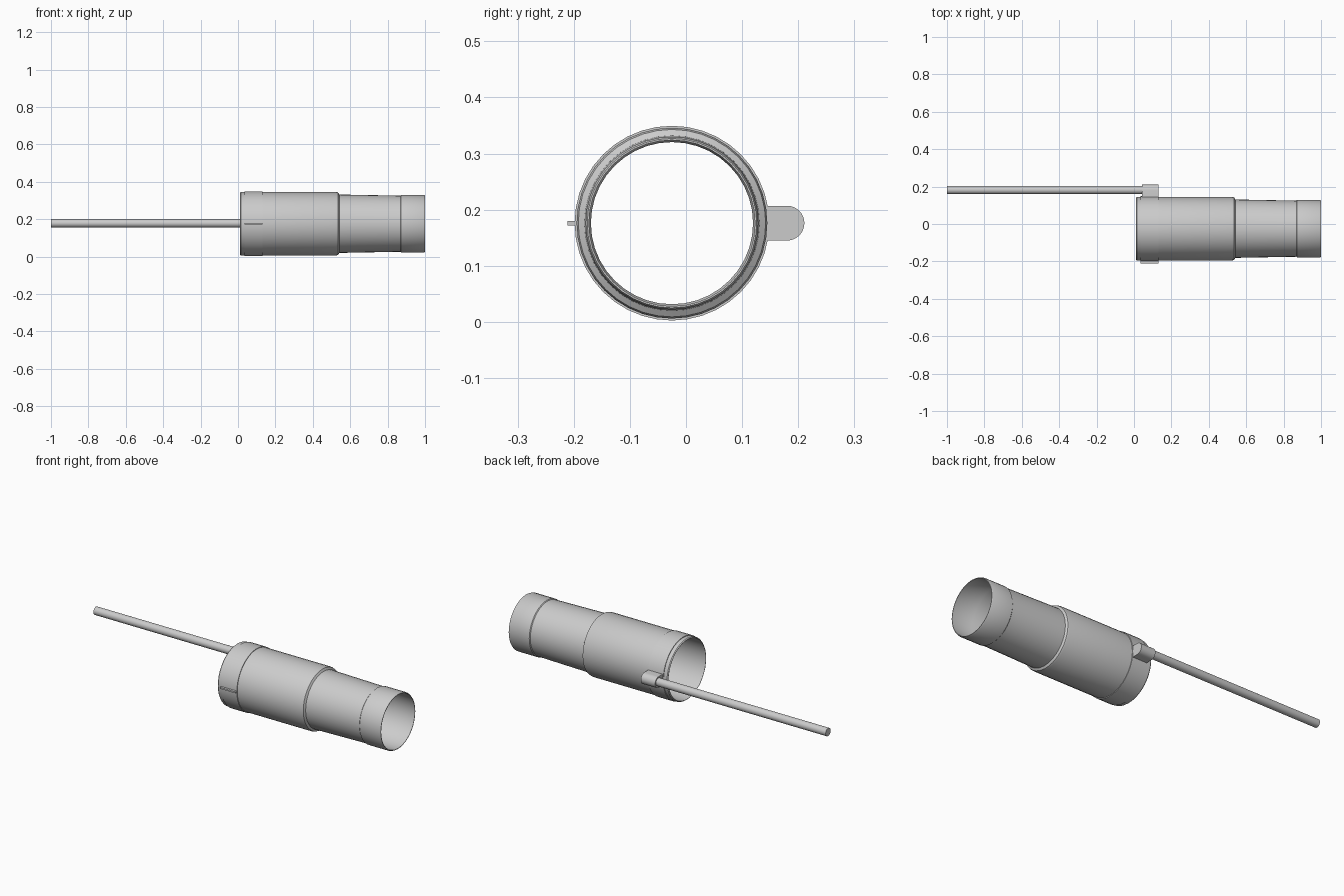
import bpy, bmesh, math
from mathutils import Vector

if "Cube" in bpy.data.objects:
    bpy.data.objects.remove(bpy.data.objects["Cube"])

CY, CZ = -0.025, 0.176  # tube axis


def finish(name, bm, angle=30):
    bmesh.ops.recalc_face_normals(bm, faces=bm.faces)
    me = bpy.data.meshes.new(name)
    bm.to_mesh(me)
    bm.free()
    ob = bpy.data.objects.new(name, me)
    bpy.context.collection.objects.link(ob)
    bpy.ops.object.select_all(action='DESELECT')
    ob.select_set(True)
    bpy.context.view_layer.objects.active = ob
    bpy.ops.object.shade_smooth_by_angle(angle=math.radians(angle))
    return ob


def revolve(name, profile, seg=40):
    """Spin a closed (x, radius) profile about the tube axis."""
    bm = bmesh.new()
    rings = []
    for i in range(seg):
        a = 2 * math.pi * i / seg
        rings.append([bm.verts.new((x, CY + r * math.cos(a), CZ + r * math.sin(a)))
                      for x, r in profile])
    n = len(profile)
    for i in range(seg):
        p, q = rings[i], rings[(i + 1) % seg]
        for j in range(n):
            k = (j + 1) % n
            bm.faces.new((p[j], p[k], q[k], q[j]))
    return finish(name, bm)


def extrude_x(name, outline, x0, x1):
    """Extrude a (y, z) outline along x."""
    bm = bmesh.new()
    face = bm.faces.new([bm.verts.new((x0, y, z)) for y, z in outline])
    ext = bmesh.ops.extrude_face_region(bm, geom=[face])
    moved = [v for v in ext["geom"] if isinstance(v, bmesh.types.BMVert)]
    bmesh.ops.translate(bm, verts=moved, vec=Vector((x1 - x0, 0, 0)))
    return finish(name, bm)


def arc(cy, cz, r, a0, a1, n):
    return [(cy + r * math.cos(math.radians(a0 + (a1 - a0) * i / n)),
             cz + r * math.sin(math.radians(a0 + (a1 - a0) * i / n)))
            for i in range(n + 1)]


# Stepped hollow body: wide barrel, tapering neck, end cuff
revolve("tube_body", [
    (0.010, 0.166), (0.015, 0.170), (0.525, 0.170), (0.535, 0.167), (0.542, 0.156),
    (0.868, 0.150), (0.872, 0.154), (0.994, 0.154), (1.000, 0.151),
    (1.000, 0.148), (0.875, 0.148), (0.868, 0.1445),
    (0.542, 0.150), (0.525, 0.164), (0.010, 0.164)])

# Clamp band around the wide end
revolve("clamp_band", [(0.036, 0.1735), (0.132, 0.1735), (0.132, 0.168), (0.036, 0.168)])

# Thin clamp tab on the front
extrude_x("clamp_tab", [(-0.211, 0.172), (-0.192, 0.172),
                        (-0.192, 0.180), (-0.211, 0.180)], 0.036, 0.132)

# Rounded socket holding the rod
extrude_x("rod_socket", [(0.141, 0.145)] + arc(0.180, CZ, 0.031, -90, 90, 16)
          + [(0.141, 0.207)], 0.042, 0.130)

# Long handle rod
extrude_x("handle_rod", arc(0.182, 0.178, 0.022, 0, 345, 23), -1.0, 0.06)
